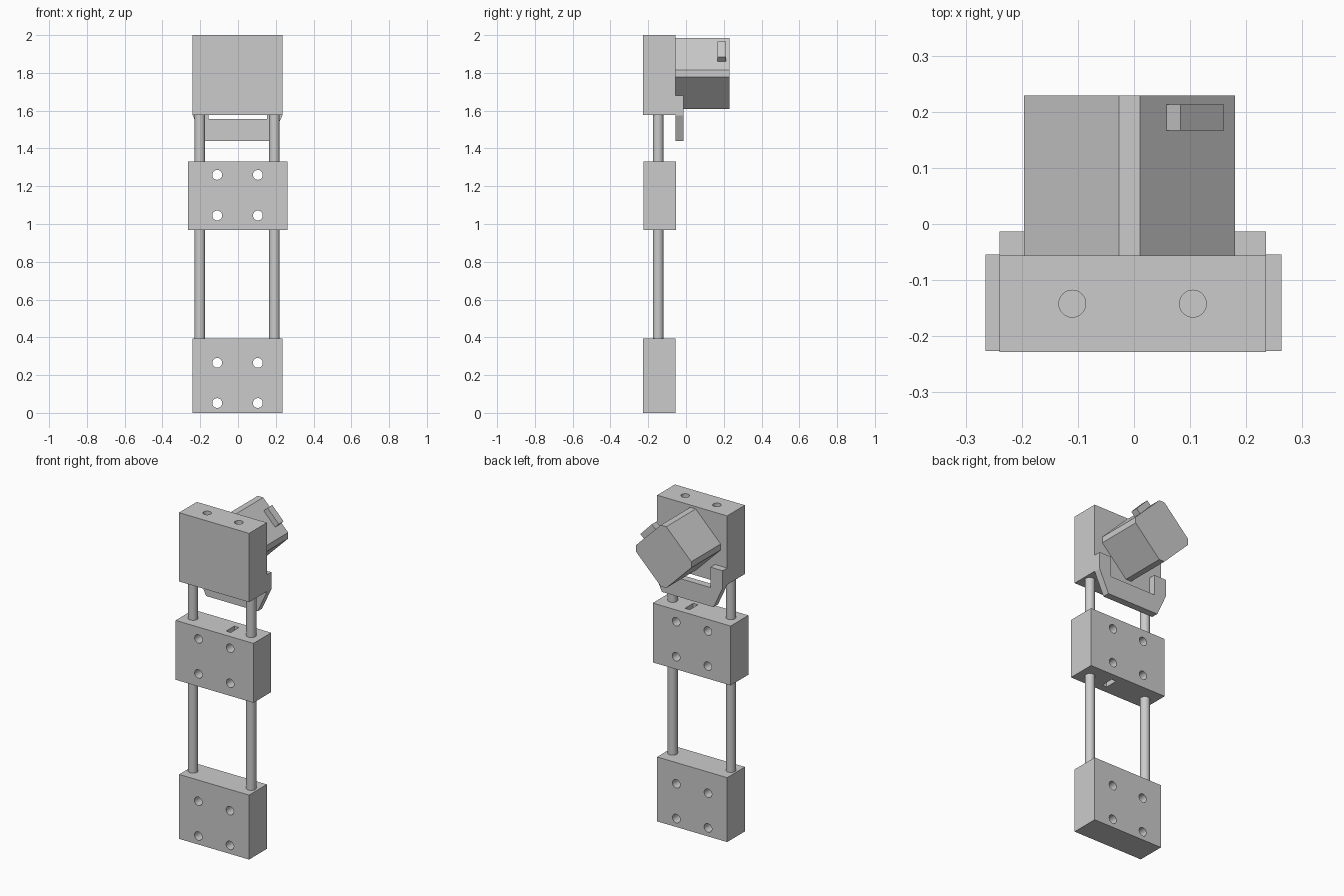
import bpy, bmesh, math
from mathutils import Matrix, Vector

if "Cube" in bpy.data.objects:
    bpy.data.objects.remove(bpy.data.objects["Cube"])

grey = bpy.data.materials.new("light_grey")
grey.use_nodes = True
grey.diffuse_color = (0.6, 0.6, 0.6, 1)
grey.node_tree.nodes["Principled BSDF"].inputs["Base Color"].default_value = (0.6, 0.6, 0.6, 1)


def finish(name, bm):
    bmesh.ops.recalc_face_normals(bm, faces=bm.faces)
    mesh = bpy.data.meshes.new(name)
    bm.to_mesh(mesh)
    bm.free()
    mesh.materials.append(grey)
    obj = bpy.data.objects.new(name, mesh)
    bpy.context.collection.objects.link(obj)
    return obj


def box(name, x, y, z):
    """Box from (min, max) pairs."""
    bm = bmesh.new()
    size = [b - a for a, b in (x, y, z)]
    mid = [(a + b) / 2 for a, b in (x, y, z)]
    bmesh.ops.create_cube(bm, size=1, matrix=Matrix.Translation(mid) @ Matrix.Diagonal((*size, 1)))
    return finish(name, bm)


def cylinder(name, centre, radius, depth, along_y=False):
    bm = bmesh.new()
    turn = Matrix.Rotation(math.pi / 2 if along_y else 0, 4, 'X')
    bmesh.ops.create_cone(bm, cap_ends=True, segments=32, radius1=radius, radius2=radius,
                          depth=depth, matrix=Matrix.Translation(centre) @ turn)
    return finish(name, bm)


def extrude_y(name, outline, y0, y1):
    """Extrude an x-z outline from y0 to y1."""
    bm = bmesh.new()
    face = bm.faces.new([bm.verts.new((x, y0, z)) for x, z in outline])
    geom = bmesh.ops.extrude_face_region(bm, geom=[face])["geom"]
    bmesh.ops.translate(bm, vec=(0, y1 - y0, 0),
                        verts=[v for v in geom if isinstance(v, bmesh.types.BMVert)])
    return finish(name, bm)


def select(obj):
    bpy.ops.object.select_all(action='DESELECT')
    obj.select_set(True)
    bpy.context.view_layer.objects.active = obj


def cut(obj, cutters):
    select(obj)
    for cutter in cutters:
        mod = obj.modifiers.new("hole", 'BOOLEAN')
        mod.operation, mod.solver, mod.object = 'DIFFERENCE', 'EXACT', cutter
        bpy.ops.object.modifier_apply(modifier=mod.name)
        bpy.data.objects.remove(cutter)


BODY_X, BODY_Y, MID_Y = (-0.24, 0.235), (-0.228, -0.056), -0.142
HOLE_X = (-0.11, 0.105)


def bolt_holes(levels):
    return [cylinder("hole_cutter", (x, MID_Y, z), 0.026, 0.4, True) for x in HOLE_X for z in levels]


# Base block and sliding carriage, each with four through holes
base = box("base_block", BODY_X, BODY_Y, (0, 0.395))
cut(base, bolt_holes((0.052, 0.265)))
carriage = box("carriage", (-0.265, 0.263), (-0.226, -0.054), (0.968, 1.332))
slot = box("slot_cutter", (0.045, 0.077), (-0.18, -0.1), (0.9, 1.4))
cut(carriage, bolt_holes((1.045, 1.26)) + [slot])

# Top block with two blind holes
top = box("top_block", BODY_X, BODY_Y, (1.578, 2.0))
cut(top, [cylinder("hole_cutter", (x, MID_Y, 2.0), 0.024, 0.3) for x in HOLE_X])

# Guide rods, ending at the faces of the blocks and carriage
rods = []
for side, x in (("right", -0.202), ("left", 0.193)):
    for part, z0, z1 in (("lower", 0.38, 0.98), ("upper", 1.32, 1.59)):
        rods.append(cylinder(f"{side}_{part}_rod", (x, -0.147, (z0 + z1) / 2), 0.028, z1 - z0))

# Motor: square body with trimmed corners, turned 45 degrees
CX, CZ, R, C = -0.008, 1.7975, 0.188, 0.0185
outline = [(C, R), (R, C), (R, -C), (C, -R), (-C, -R), (-R, -C), (-R, C), (-C, R)]
extrude_y("motor_body", [(CX + x, CZ + z) for x, z in outline], BODY_Y[1], 0.229)

# Cable socket on the motor's upper left face
extrude_y("motor_socket", [(0.058, 1.94), (0.083, 1.965), (0.16, 1.885), (0.135, 1.86)], 0.167, 0.213)

# U-shaped cradle below the motor, mirrored about the block centre
half = [(0.155, 1.555), (0.155, 1.68), (0.2375, 1.68), (0.2375, 1.575), (0.175, 1.44)]
mid = sum(BODY_X) / 2
cradle = [(mid + x, z) for x, z in half] + [(mid - x, z) for x, z in reversed(half)]
extrude_y("motor_cradle", cradle, BODY_Y[1], -0.013)

# Smooth the round surfaces only
for obj in rods + [base, carriage, top]:
    select(obj)
    bpy.ops.object.shade_smooth_by_angle(angle=math.radians(30))
